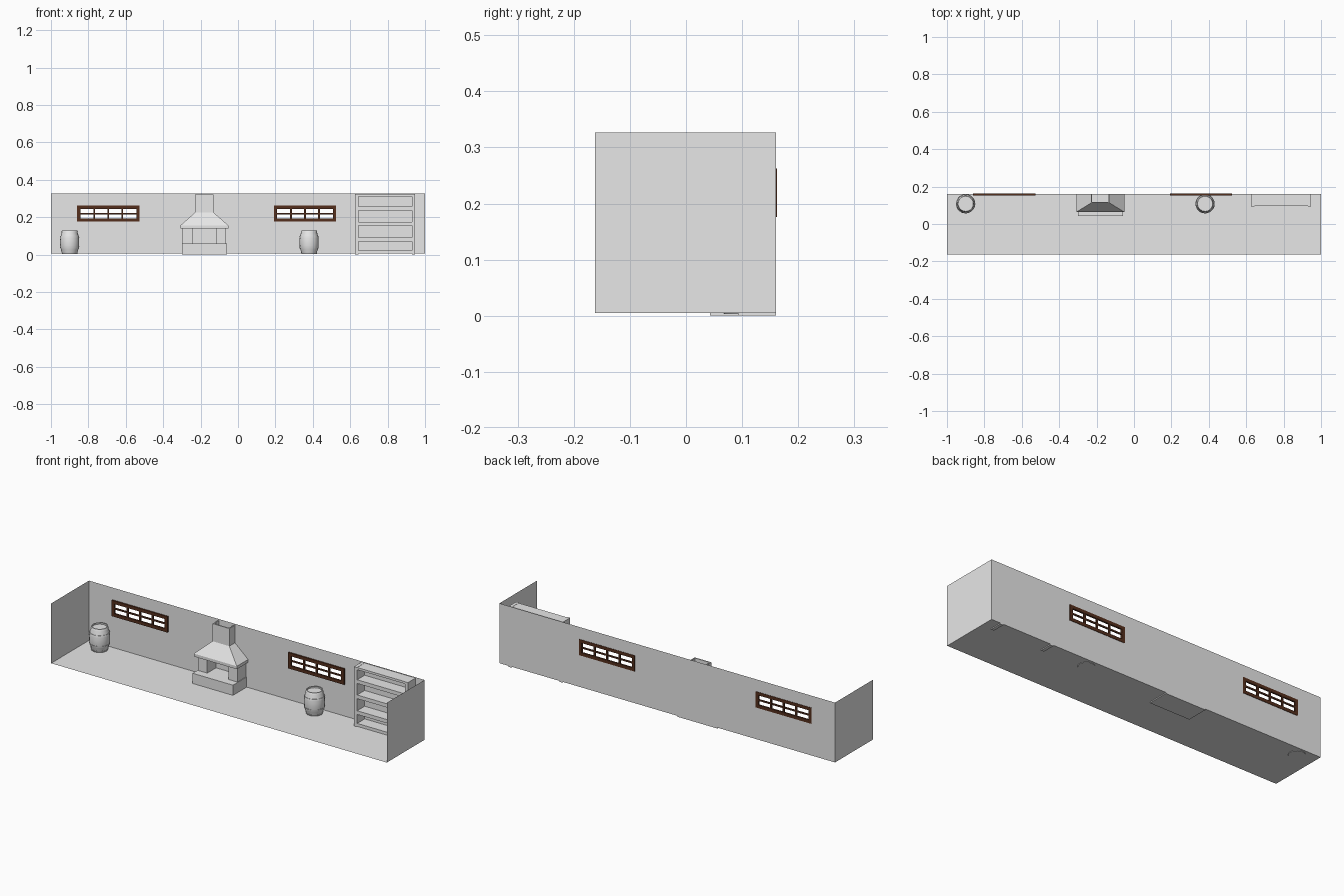
import bpy, bmesh, math

if "Cube" in bpy.data.objects:
    bpy.data.objects.remove(bpy.data.objects["Cube"])


def material(name, rgb):
    m = bpy.data.materials.new(name)
    m.diffuse_color = (*rgb, 1)
    m.use_nodes = True
    m.node_tree.nodes["Principled BSDF"].inputs["Base Color"].default_value = m.diffuse_color
    return m


GREY = material("plaster_grey", (0.8, 0.8, 0.8))
BROWN = material("dark_wood_brown", (0.09, 0.028, 0.012))


def finish(bm, name, mat):
    me = bpy.data.meshes.new(name)
    bm.to_mesh(me)
    bm.free()
    ob = bpy.data.objects.new(name, me)
    me.materials.append(mat)
    bpy.context.collection.objects.link(ob)
    return ob


def add_box(bm, x0, x1, y0, y1, z0, z1):
    vs = bmesh.ops.create_cube(bm, size=1)["verts"]
    for v in vs:
        v.co = ((x0 + x1) / 2 + v.co.x * (x1 - x0),
                (y0 + y1) / 2 + v.co.y * (y1 - y0),
                (z0 + z1) / 2 + v.co.z * (z1 - z0))


def boxes(name, mat, items):
    bm = bmesh.new()
    for b in items:
        add_box(bm, *b)
    return finish(bm, name, mat)


def quad(name, pts):
    bm = bmesh.new()
    bm.faces.new([bm.verts.new(p) for p in pts])
    return finish(bm, name, GREY)


F, B, Z0, Z1 = -0.162, 0.16, 0.005, 0.327
WIN_Z = (0.176, 0.262)
WINDOWS = {"left": (-0.86, -0.527), "right": (0.192, 0.525)}

# Room shell: floor and end walls
quad("floor", [(-1, F, Z0), (1, F, Z0), (1, B, Z0), (-1, B, Z0)])
quad("left_wall", [(-1, F, Z0), (-1, B, Z0), (-1, B, Z1), (-1, F, Z1)])
quad("right_wall", [(1, B, Z0), (1, F, Z0), (1, F, Z1), (1, B, Z1)])

# Back wall with two window openings
bm = bmesh.new()
xs = [-1, *WINDOWS["left"], *WINDOWS["right"], 1]
zs = [Z0, *WIN_Z, Z1]
grid = [[bm.verts.new((x, B, z)) for x in xs] for z in zs]
for j in range(3):
    for i in range(5):
        if j == 1 and i in (1, 3):
            continue
        bm.faces.new((grid[j][i], grid[j][i + 1], grid[j + 1][i + 1], grid[j + 1][i]))
finish(bm, "back_wall", GREY)

# Window frames with glazing bars (4 x 2 open panes)
for side, (x0, x1) in WINDOWS.items():
    z0, z1 = WIN_Z
    t, y0, y1 = 0.017, 0.153, 0.162
    parts = [(x0, x1, y0, y1, z0, z0 + t), (x0, x1, y0, y1, z1 - t, z1),
             (x0, x0 + t, y0, y1, z0 + t, z1 - t), (x1 - t, x1, y0, y1, z0 + t, z1 - t)]
    zm = (z0 + z1) / 2
    parts.append((x0 + t, x1 - t, y0 + 0.002, y1 - 0.001, zm - 0.004, zm + 0.004))
    for i in (1, 2, 3):
        x = x0 + t + (x1 - x0 - 2 * t) * i / 4
        parts.append((x - 0.005, x + 0.005, y0 + 0.001, y1 - 0.0005, z0 + t, z1 - t))
    boxes(side + "_window_frame", BROWN, parts)

# Fireplace: hearth, side piers and mantel slab
C = -0.18
boxes("fireplace_hearth", GREY, [(C - 0.12, C + 0.12, 0.043, B, 0, 0.06)])
boxes("fireplace_piers", GREY, [(C + s * 0.09 - 0.027, C + s * 0.09 + 0.027, 0.085, B, 0.06, 0.14)
                                for s in (-1, 1)])

# Hood and chimney: three-sided rings, open at the top and against the wall
bm = bmesh.new()
rings = []
for half, front, z in ((0.05, 0.112, 0.14), (0.128, 0.064, 0.14), (0.128, 0.064, 0.156),
                       (0.05, 0.112, 0.225), (0.05, 0.112, 0.32),
                       (0.044, 0.118, 0.32), (0.044, 0.118, 0.14)):
    rings.append([bm.verts.new(p) for p in ((C - half, B, z), (C - half, front, z),
                                            (C + half, front, z), (C + half, B, z))])
for a, b in zip(rings, rings[1:]):
    for i in range(3):
        bm.faces.new((a[i], a[i + 1], b[i + 1], b[i]))
bmesh.ops.recalc_face_normals(bm, faces=bm.faces)
finish(bm, "fireplace_hood", GREY)


# Barrels: lathed profile with raised hoops and a sunken lid
def barrel(name, cx, cy):
    z0, h, n = 0.003, 0.127, 20

    def r(t):
        return 0.053 - 0.013 * (2 * t - 1) ** 2

    prof = [(0, 0)]
    hoops = [(0.0, 0.07), (0.24, 0.31), (0.69, 0.76), (0.93, 1.0)]
    for k, (a, b) in enumerate(hoops):
        if a > 0:
            prof.append((r(a) - 0.0015, a))
        prof += [(r(a) + 0.0005, a), (r(b) + 0.0005, b)]
        if b < 1:
            prof.append((r(b) - 0.0015, b))
        if k == 1:
            prof += [(r(t) - 0.0015, t) for t in (0.42, 0.58)]
    prof += [(0.036, 1), (0.036, 0.94), (0, 0.94)]
    bm = bmesh.new()
    vs = [bm.verts.new((cx + p, cy, z0 + t * h)) for p, t in prof]
    es = [bm.edges.new(e) for e in zip(vs, vs[1:])]
    bmesh.ops.spin(bm, geom=vs + es, cent=(cx, cy, 0), axis=(0, 0, 1),
                   angle=2 * math.pi, steps=n)
    bmesh.ops.remove_doubles(bm, verts=bm.verts, dist=1e-5)
    bmesh.ops.recalc_face_normals(bm, faces=bm.faces)
    ob = finish(bm, name, GREY)
    bpy.context.view_layer.objects.active = ob
    ob.select_set(True)
    bpy.ops.object.shade_smooth_by_angle(angle=math.radians(30))
    ob.select_set(False)


barrel("left_barrel", -0.90, 0.108)
barrel("right_barrel", 0.38, 0.108)

# Shelf unit: two side panels and five boards
X0, X1, YF = 0.625, 0.947, 0.093
T = 0.018
boxes("shelf_sides", GREY, [(X0, X0 + T, YF, B, 0, 0.324), (X1 - T, X1, YF, B, 0, 0.324)])
boxes("shelf_boards", GREY, [(X0 + T, X1 - T, YF + 0.003, B, z, z + h) for z, h in
                             ((0.006, 0.016), (0.07, 0.02), (0.155, 0.02),
                              (0.237, 0.02), (0.311, 0.012))])
